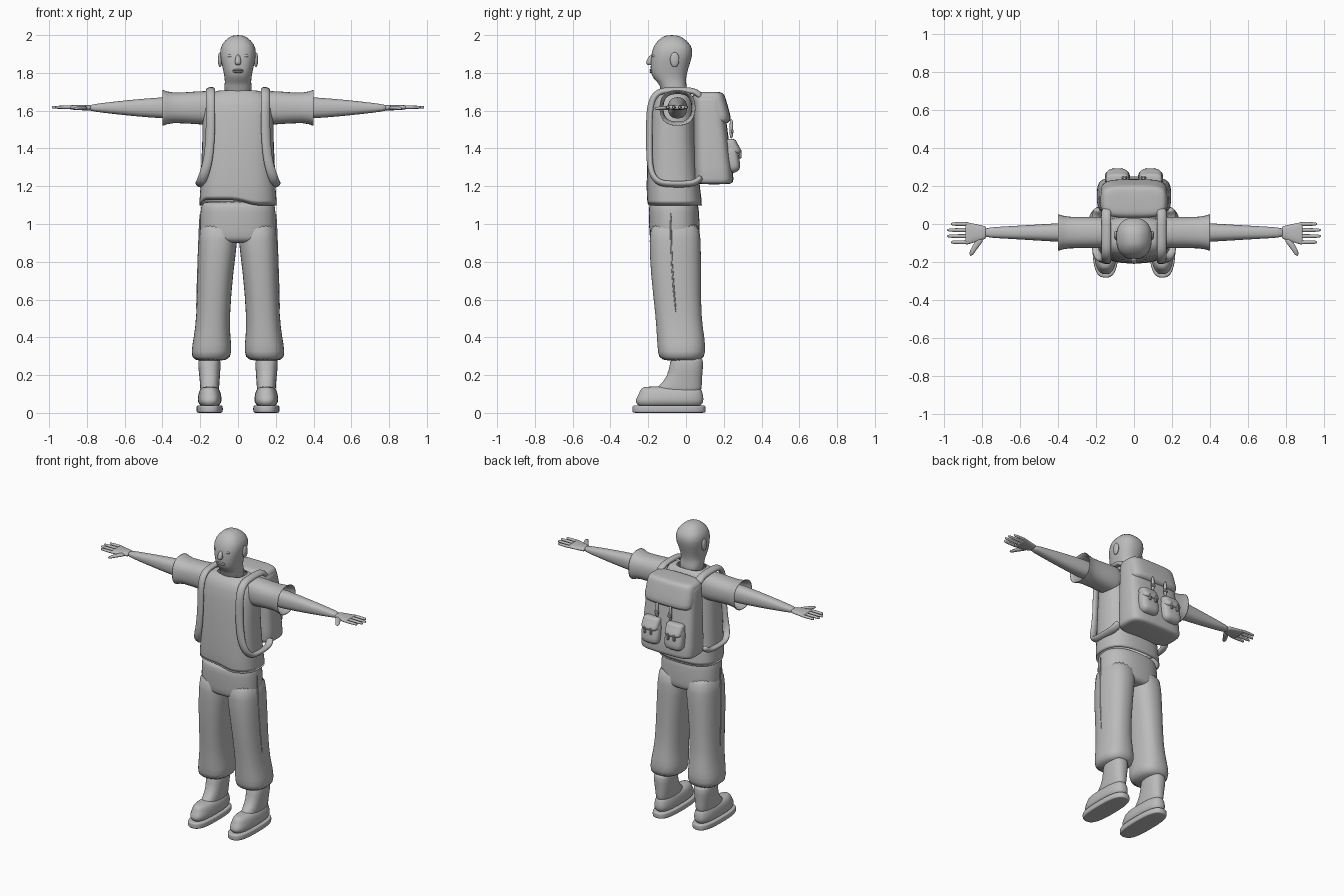
import bpy, bmesh, math
from mathutils import Vector

default_cube = bpy.data.objects.get("Cube")
if default_cube:
    bpy.data.objects.remove(default_cube, do_unlink=True)

GREY = (0.5, 0.5, 0.5, 1)
material = bpy.data.materials.new("plain_grey")
material.use_nodes = True
material.diffuse_color = GREY
material.node_tree.nodes["Principled BSDF"].inputs["Base Color"].default_value = GREY


def finish(name, bm, mirror=False, smooth=True, shell=False):
    """Turn a bmesh into a named object with its modifiers."""
    bmesh.ops.recalc_face_normals(bm, faces=bm.faces)
    mesh = bpy.data.meshes.new(name)
    bm.to_mesh(mesh)
    bm.free()
    mesh.materials.append(material)
    obj = bpy.data.objects.new(name, mesh)
    bpy.context.collection.objects.link(obj)
    if shell:
        obj.modifiers.new("Thickness", 'SOLIDIFY').thickness = 0.008
    if mirror:
        obj.modifiers.new("Mirror", 'MIRROR').use_mirror_merge = False
    if smooth:
        mesh.shade_smooth()
        obj.modifiers.new("Smooth", 'SUBSURF').levels = 1
        obj.modifiers["Smooth"].render_levels = 1
    return obj


def skin(bm, rings, capped=True):
    """Bridge successive vertex loops and close both ends if wanted."""
    for low, high in zip(rings, rings[1:]):
        for i in range(len(low)):
            bm.faces.new((low[i - 1], low[i], high[i], high[i - 1]))
    if capped:
        bm.faces.new(rings[0])
        bm.faces.new(rings[-1])


def rounded(angle, power):
    """Point on a unit superellipse."""
    return [math.copysign(abs(value) ** (2 / power), value)
            for value in (math.cos(angle), math.sin(angle))]


def loft(name, sections, axis='Z', power=2.4, sides=24, capped=True, tweak=None, **options):
    """Superellipse sections: position, then the range on each cross axis."""
    bm = bmesh.new()
    rings = []
    for position, a_low, a_high, b_low, b_high in sections:
        ring = []
        for i in range(sides):
            u, v = rounded(math.tau * i / sides, power)
            a = (a_low + a_high + u * (a_high - a_low)) / 2
            b = (b_low + b_high + v * (b_high - b_low)) / 2
            ring.append(bm.verts.new((a, b, position) if axis == 'Z' else (position, a, b)))
        rings.append(ring)
    skin(bm, rings, capped)
    for vert in bm.verts if tweak else ():
        tweak(vert)
    return finish(name, bm, **options)


def centred(rows):
    """Sections that are symmetrical about the middle plane."""
    return [(z, -width, width, front, back) for z, width, front, back in rows]


def padded(name, low, high, radius, steps=4, **options):
    """Cushion between two sections, with rounded ends."""
    ends = []
    for section, direction in ((low, 1), (high, -1)):
        end = []
        for k in range(steps):
            angle = math.pi / 2 * k / (steps - 1)
            inset = radius * (1 - math.sin(angle))
            shift = direction * radius * (1 - math.cos(angle))
            position, a_low, a_high, b_low, b_high = section
            end.append((position + shift, a_low + inset, a_high - inset, b_low + inset, b_high - inset))
        ends.append(end)
    return loft(name, ends[0] + ends[1][::-1], **options)


def limb(name, rows, **options):
    """Mirrored sideways tube around the arm axis: position, depth and height radius."""
    y, z = -0.045, 1.615
    return loft(name, [(x, y - depth, y + depth, z - height, z + height) for x, depth, height in rows],
                axis='X', mirror=True, **options)


def sweep(name, points, width, depth, outward, sides=10, taper=1, **options):
    """Elliptical band along a path; outward(point) gives its thin direction."""
    bm = bmesh.new()
    path = [Vector(point) for point in points]
    last = len(path) - 1
    rings = []
    for k, point in enumerate(path):
        tangent = (path[min(k + 1, last)] - path[max(k - 1, 0)]).normalized()
        normal = Vector(outward(point))
        normal = (normal - tangent * normal.dot(tangent)).normalized()
        across = tangent.cross(normal) * width
        size = 1 + (taper - 1) * k / last
        ring = []
        for i in range(sides):
            u, v = rounded(math.tau * i / sides, 2)
            ring.append(bm.verts.new(point + size * (across * u + normal * depth * v)))
        rings.append(ring)
    skin(bm, rings)
    return finish(name, bm, mirror=True, **options)


def place(bm, centre, size):
    for vert in bm.verts:
        vert.co = Vector(c + s * x for c, s, x in zip(centre, size, vert.co))


def blob(name, centre, radii, mirror=False):
    bm = bmesh.new()
    bmesh.ops.create_uvsphere(bm, u_segments=16, v_segments=10, radius=1)
    place(bm, centre, radii)
    return finish(name, bm, mirror=mirror)


def buckle(name, centre, size):
    bm = bmesh.new()
    bmesh.ops.create_cube(bm, size=1)
    place(bm, centre, size)
    bmesh.ops.bevel(bm, geom=bm.edges[:], offset=min(size) / 4, segments=1, affect='EDGES')
    return finish(name, bm, mirror=True, smooth=False)


def upward(point):
    return (0, 0, 1)


def backward(point):
    return (0, 1, 0)


# Head, neck and face
loft("head", centred([
    (1.66, .08, -.14, .02), (1.74, .07, -.13, 0), (1.77, .07, -.18, 0), (1.82, .08, -.19, .01),
    (1.9, .1, -.186, .04), (1.95, .09, -.17, .03), (1.99, .05, -.13, -.02), (2, .02, -.1, -.05)]))
loft("nose", centred([(1.84, .01, -.2, -.17), (1.85, .02, -.22, -.17), (1.9, .01, -.19, -.17)]), sides=12)
for height in (1.805, 1.815):
    blob("lip", (0, -.18, height), (.03, .015, .006))
blob("eyes", (.04, -.165, 1.89), (.018, .015, .01), mirror=True)
blob("ears", (.095, -.06, 1.87), (.012, .025, .04), mirror=True)


# Shirt with a ragged front hem
def ragged_hem(vert):
    x, y, z = vert.co
    if z < 1.1 and y < -.1 and -.19 < x < .02:
        vert.co.z += .03


loft("shirt", centred([
    (1.09, .21, -.21, .09), (1.3, .19, -.21, .06), (1.6, .19, -.19, .045),
    (1.67, .18, -.17, .04), (1.7, .13, -.14, .02), (1.71, .09, -.13, .01)]),
    power=2.7, capped=False, tweak=ragged_hem, shell=True)
limb("sleeves", [(.13, .08, .09), (.2, .085, .09), (.36, .08, .075), (.4, .1, .1)],
     capped=False, shell=True)

# Arms and hands
steps = [k / 6 for k in range(7)]
limb("arms", [(.3 + t / 2, .055 - .03 * t, .06 - .045 * t ** 1.5) for t in steps])
padded("palms", (.78, -.08, -.01, 1.6, 1.63), (.89, -.11, .01, 1.605, 1.63), .01, axis='X', mirror=True)
for i, finger in enumerate(("little", "ring", "middle", "index")):
    y = -.032 * i
    tip = .985 if finger in ("ring", "middle") else .965
    sweep(finger + "_fingers", [(x, y, 1.618) for x in (.86, .92, tip, tip)],
          .012, .01, upward, taper=.7)
sweep("thumbs", [(.8, -.07, 1.615), (.84, -.12, 1.615), (.865, -.17, 1.61)], .02, .013, upward, taper=.6)

# Trousers with side seams
padded("trouser_seat", (.9, -.205, .205, -.195, .075), (1.12, -.2, .2, -.2, .07), .04)
loft("trouser_legs", [
    (.27, .05, .24, -.14, .09), (.32, .03, .25, -.15, .105), (.4, .04, .235, -.155, .1),
    (.5, .045, .22, -.16, .08), (.75, .025, .215, -.19, .08), (.92, 0, .21, -.195, .08),
    (1.03, 0, .2, -.19, .07)], mirror=True)
sweep("side_seams", [(.2, -.08, 1.08), (.21, -.08, .8), (.22, -.05, .5)],
      .005, .005, lambda point: (1, 0, 0))

# Boots: sole, foot and shaft
padded("soles", (0, .08, .22, -.285, .105), (.04, .08, .22, -.285, .105), .01, power=2.8, mirror=True)
padded("boot_feet", (.03, .085, .215, -.27, .095), (.14, .09, .21, -.25, .09), .04, power=2.7, mirror=True)
loft("boot_shafts", [
    (.08, .1, .2, -.2, .08), (.14, .1, .2, -.15, .085), (.19, .095, .205, -.095, .085),
    (.28, .09, .215, -.085, .095), (.3, .1, .2, -.07, .08)], mirror=True)

# Backpack with lid and two pockets
padded("backpack", (1.21, -.2, .2, .04, .255), (1.68, -.18, .18, .04, .2), .03, power=4)
padded("backpack_lid", (1.53, -.18, .18, .05, .24), (1.7, -.175, .175, .03, .21), .035, power=4)
padded("pockets", (1.27, .02, .155, .2, .29), (1.43, .02, .155, .2, .275), .04, power=3, mirror=True)
padded("pocket_flaps", (1.37, .025, .15, .2, .295), (1.45, .025, .15, .2, .27), .02, power=3, mirror=True)
for x in (.065, .11):
    buckle("pocket_buckles", (x, .287, 1.37), (.015, .015, .045))
sweep("lid_straps", [(.05, .24, z) for z in (1.56, 1.5, 1.45)], .011, .01, backward)
buckle("lid_buckles", (.05, .245, 1.49), (.03, .015, .02))


# Padded shoulder straps looping from the pack over the chest and under the arms
def strap_point(angle):
    u, v = rounded(angle, 4)
    return (.146 + .055 * min(0, v) ** 2, -.045 + .15 * u, 1.46 + .25 * v)


chest = Vector((.1, -.07, 1.5))
sweep("shoulder_straps", [strap_point(math.pi * (1 / 4 + k / 16)) for k in range(25)],
      .027, .017, lambda point: point - chest)
